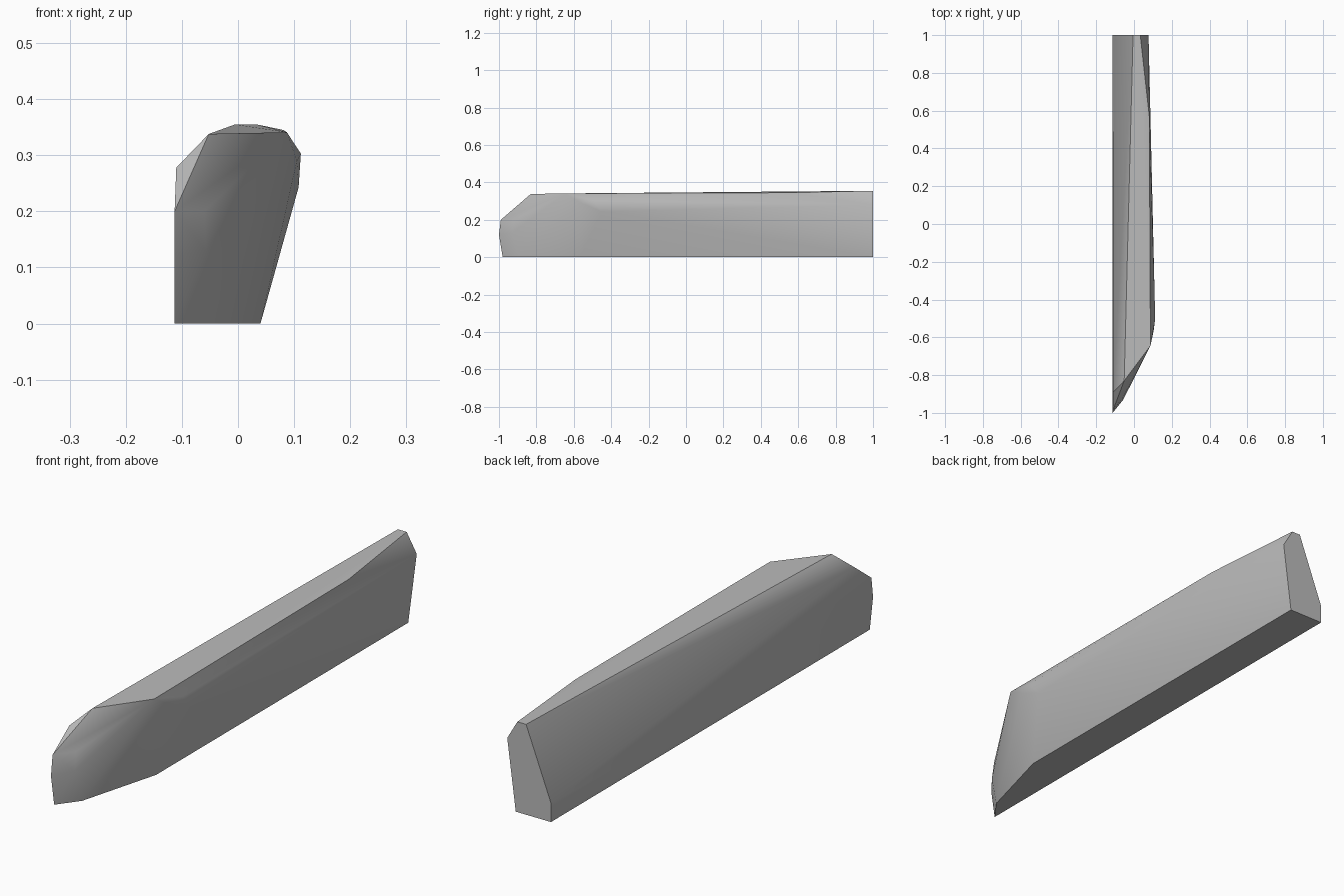
import bpy
import bmesh
import math

cube = bpy.data.objects.get("Cube")
if cube:
    bpy.data.objects.remove(cube, do_unlink=True)

# Plain grey finish
grey = bpy.data.materials.new("plain grey")
grey.use_nodes = True
grey.diffuse_color = (0.5, 0.5, 0.5, 1)
grey.node_tree.nodes["Principled BSDF"].inputs["Base Color"].default_value = (0.5, 0.5, 0.5, 1)

INNER = -0.113  # flat inner side

# Flat rear end, leaning inwards at the top
rear = [(INNER, 1, 0), (0.04, 1, 0), (0.077, 1, 0.28),
        (0.033, 1, 0.355), (-0.005, 1, 0.355), (INNER, 1, 0.075)]

# Bulging outer side and the top edge above it
shoulder = [(0.04, -0.565, 0), (0.108, -0.45, 0.243), (0.112, -0.5, 0.303),
            (0.105, -0.56, 0.29), (0.087, -0.645, 0.341), (0.081, 0.57, 0.345)]

# Rounded, swept nose
nose = [(INNER, -0.98, 0), (-0.05, -0.895, 0), (INNER, -1, 0.12),
        (-0.057, -0.93, 0.13), (INNER, -0.99, 0.2), (-0.06, -0.92, 0.2),
        (-0.11, -0.89, 0.278), (-0.052, -0.83, 0.338)]

# Taut shell around the three groups
bm = bmesh.new()
for point in rear + shoulder + nose:
    bm.verts.new(point)
hull = bmesh.ops.convex_hull(bm, input=bm.verts)
loose = {v for v in hull["geom_interior"] + hull["geom_unused"]
         if isinstance(v, bmesh.types.BMVert)}
bmesh.ops.delete(bm, geom=list(loose), context="VERTS")
bmesh.ops.dissolve_limit(bm, angle_limit=math.radians(0.5),
                         verts=bm.verts, edges=bm.edges)
bmesh.ops.recalc_face_normals(bm, faces=bm.faces)

mesh = bpy.data.meshes.new("body")
bm.to_mesh(mesh)
bm.free()
mesh.materials.append(grey)
body = bpy.data.objects.new("body", mesh)
bpy.context.collection.objects.link(body)

# Smooth sides and nose, crisp top, rear and base
bpy.ops.object.select_all(action="DESELECT")
body.select_set(True)
bpy.context.view_layer.objects.active = body
bpy.ops.object.shade_smooth_by_angle(angle=math.radians(32))
